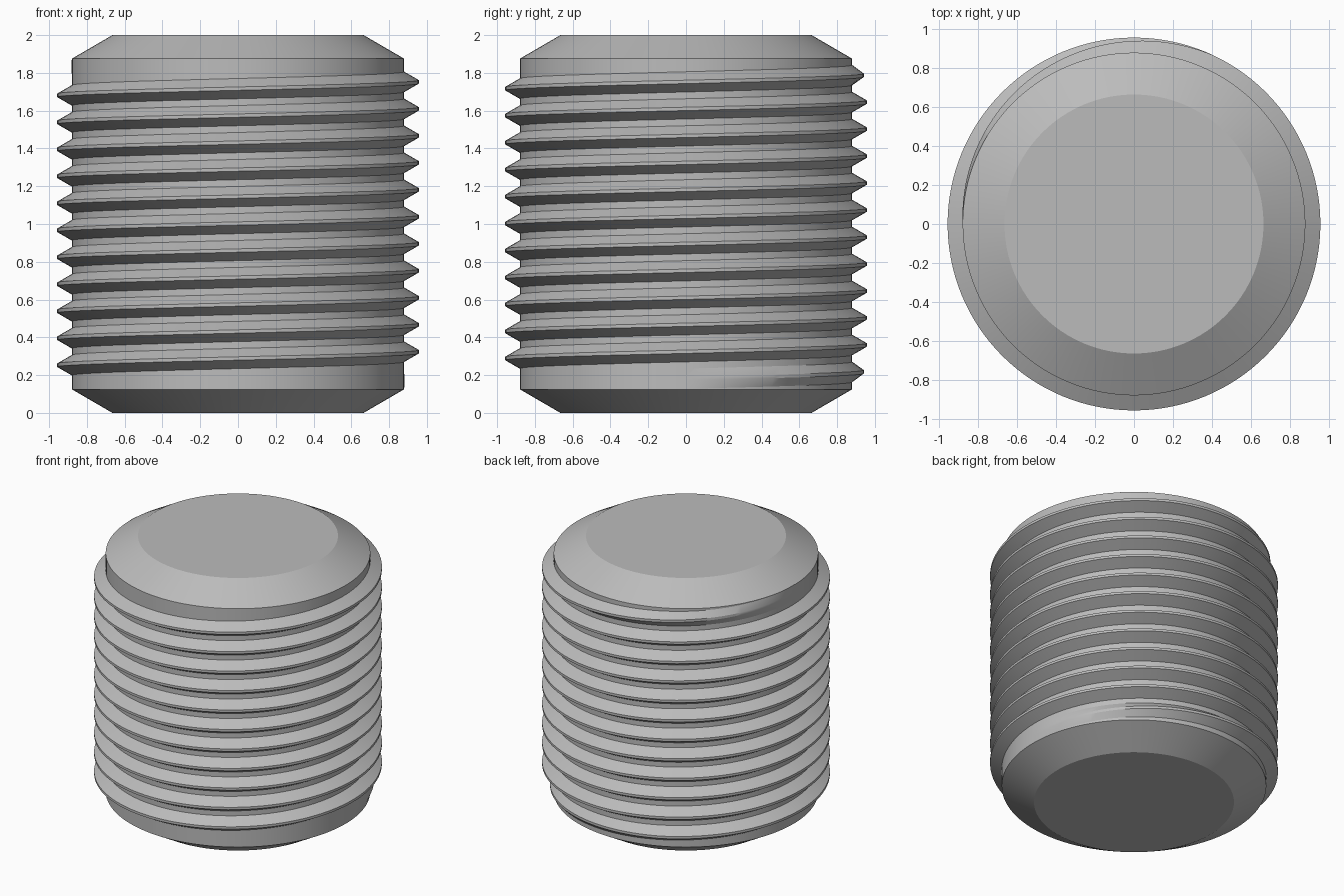
import bpy
import bmesh
from math import cos, sin, pi, radians

SEGMENTS = 128
CORE = 0.88
PITCH = 1 / 7
DEPTH = 0.541 * PITCH
TURNS = 11.5
START_Z = 0.181
FADE = radians(115)

default = bpy.data.objects.get("Cube")
if default:
    bpy.data.objects.remove(default, do_unlink=True)

steel = bpy.data.materials.new("grey_steel")
steel.use_nodes = True
steel_colour = (0.5, 0.5, 0.5, 1)
steel.diffuse_color = steel_colour
steel.node_tree.nodes["Principled BSDF"].inputs["Base Color"].default_value = steel_colour


def finish(name, bm):
    bmesh.ops.recalc_face_normals(bm, faces=bm.faces)
    mesh = bpy.data.meshes.new(name)
    bm.to_mesh(mesh)
    bm.free()
    mesh.materials.append(steel)
    obj = bpy.data.objects.new(name, mesh)
    bpy.context.collection.objects.link(obj)
    bpy.ops.object.select_all(action="DESELECT")
    obj.select_set(True)
    bpy.context.view_layer.objects.active = obj
    bpy.ops.object.shade_smooth_by_angle(angle=radians(25))


def bridge(bm, a, b):
    for i in range(len(a)):
        j = (i + 1) % len(a)
        bm.faces.new((a[i], a[j], b[j], b[i]))


# Chamfered cylindrical core
bm = bmesh.new()
rings = []
for radius, z in ((0.665, 0), (CORE, 0.125), (CORE, 1.875), (0.665, 2)):
    angles = [2 * pi * i / SEGMENTS for i in range(SEGMENTS)]
    rings.append([bm.verts.new((radius * cos(t), radius * sin(t), z)) for t in angles])
for low, high in zip(rings, rings[1:]):
    bridge(bm, low, high)
bm.faces.new(rings[0])
bm.faces.new(rings[-1])
finish("core", bm)

# Right-handed helical thread that rises out of the core and runs out at both ends
bm = bmesh.new()
base_half = PITCH * 3 / 8
crest_half = PITCH / 16
total = TURNS * 2 * pi
steps = int(TURNS * SEGMENTS)
sections = []
for i in range(steps + 1):
    t = total * i / steps
    crest = CORE + DEPTH * min(1, t / FADE, (total - t) / FADE)
    z = START_Z + PITCH * t / (2 * pi)
    profile = ((CORE, -base_half), (crest, -crest_half), (crest, crest_half), (CORE, base_half))
    sections.append([bm.verts.new((r * cos(t), r * sin(t), z + dz)) for r, dz in profile])
for a, b in zip(sections, sections[1:]):
    for k in range(3):
        bm.faces.new((a[k], b[k], b[k + 1], a[k + 1]))
finish("thread", bm)

# Make sure the open thread ribbon faces away from the core
thread = bpy.data.objects["thread"].data
middle = thread.polygons[len(thread.polygons) // 2]
if middle.normal.x * middle.center.x + middle.normal.y * middle.center.y < 0:
    thread.flip_normals()
